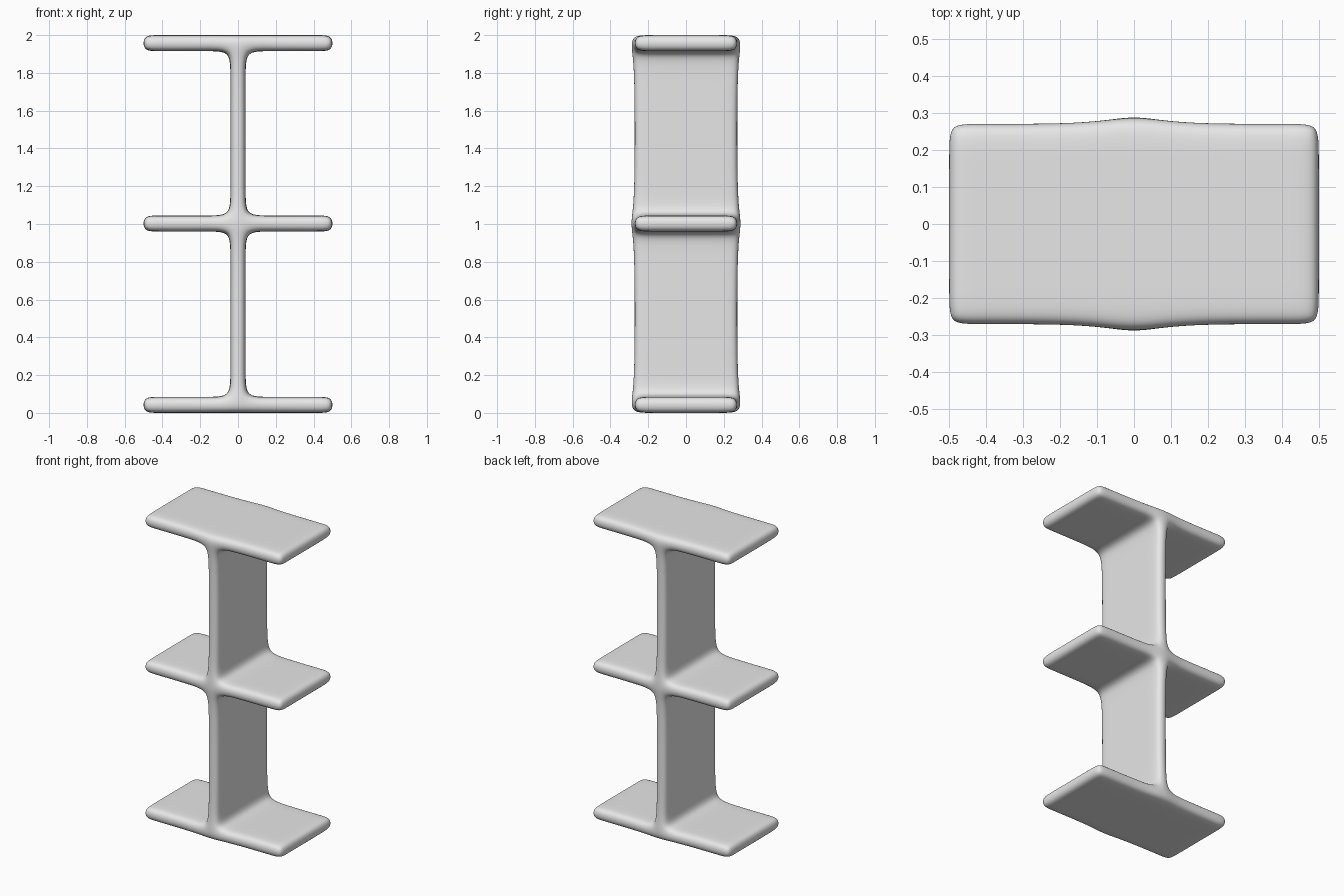
import bpy, bmesh
from itertools import product

default = bpy.data.objects.get("Cube")
if default:
    bpy.data.objects.remove(default, do_unlink=True)

grey = bpy.data.materials.new("light_grey")
grey.use_nodes = True
grey.diffuse_color = (0.8, 0.8, 0.8, 1)
grey.node_tree.nodes["Principled BSDF"].inputs["Base Color"].default_value = (0.8, 0.8, 0.8, 1)

# Cage lines: plate ends, holding loops, fillet loops and web faces
half_x = [0.04, 0.15, 0.43, 0.503]
half_y = [0.195, 0.274]
xs = [-v for v in reversed(half_x)] + half_x
ys = [-v for v in reversed(half_y)] + half_y
plates = [(0, 0.085), (0.96, 1.045), (1.915, 2)]
fillet = 0.115
zs = []
for low, high in plates:
    zs += [z for z in (low - fillet, low, high, high + fillet) if 0 <= z <= 2]
plate_rows = [i for i, z in enumerate(zs[:-1]) if (z, zs[i + 1]) in plates]
web_column = len(half_x) - 1
joint_push = 0.016


def solid(i, j, k):
    """True where a cage cell belongs to a plate or to the upright web."""
    inside = 0 <= i < len(xs) - 1 and 0 <= j < len(ys) - 1 and 0 <= k < len(zs) - 1
    return inside and (k in plate_rows or i == web_column)


bm = bmesh.new()
verts = {}


def corner(i, j, k):
    key = (i, j, k)
    if key not in verts:
        y = ys[j]
        # The web and plates swell slightly where they meet on the outer edges
        at_joint = i in (web_column, web_column + 1) and any(k in (r, r + 1) for r in plate_rows)
        if at_joint and j in (0, len(ys) - 1):
            y += joint_push if y > 0 else -joint_push
        verts[key] = bm.verts.new((xs[i], y, zs[k]))
    return verts[key]


# Outer skin of the solid cells
for cell in product(range(len(xs) - 1), range(len(ys) - 1), range(len(zs) - 1)):
    if not solid(*cell):
        continue
    for axis, side in product(range(3), (0, 1)):
        neighbour = list(cell)
        neighbour[axis] += 1 if side else -1
        if solid(*neighbour):
            continue
        quad = []
        for a, b in ((0, 0), (1, 0), (1, 1), (0, 1)):
            p = list(cell)
            p[axis] += side
            p[(axis + 1) % 3] += a
            p[(axis + 2) % 3] += b
            quad.append(corner(*p))
        bm.faces.new(quad if side else quad[::-1])

bmesh.ops.recalc_face_normals(bm, faces=bm.faces)
for face in bm.faces:
    face.smooth = True
mesh = bpy.data.meshes.new("shelf_stand")
bm.to_mesh(mesh)
bm.free()
mesh.materials.append(grey)

# Soft, rounded surface
stand = bpy.data.objects.new("shelf_stand", mesh)
bpy.context.collection.objects.link(stand)
subdivision = stand.modifiers.new("rounding", 'SUBSURF')
subdivision.levels = subdivision.render_levels = 3
